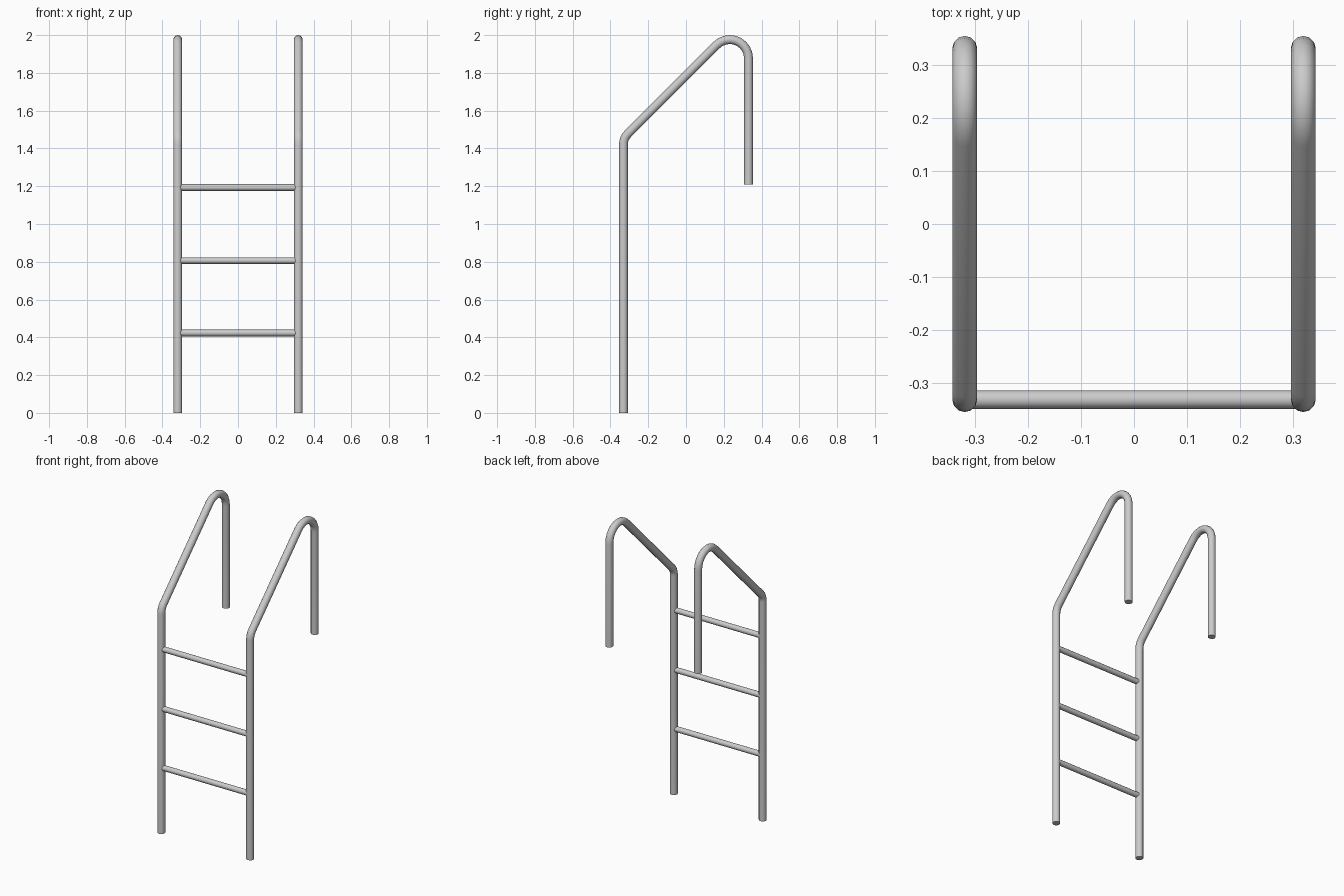
import bpy
from math import sin, cos, radians

if "Cube" in bpy.data.objects:
    bpy.data.objects.remove(bpy.data.objects["Cube"])

RAIL_X, RAIL_Y, RAIL_R = 0.319, 0.331, 0.0235
RUNG_R = 0.0175


def tube(name, points, radius):
    # Sweep a 12-sided capped tube along a path
    cu = bpy.data.curves.new(name, 'CURVE')
    cu.dimensions = '3D'
    cu.twist_mode = 'MINIMUM'
    cu.bevel_depth = radius
    cu.bevel_resolution = 4
    cu.use_fill_caps = True
    sp = cu.splines.new('POLY')
    sp.points.add(len(points) - 1)
    for p, co in zip(sp.points, points):
        p.co = (*co, 1)
    ob = bpy.data.objects.new(name, cu)
    bpy.context.collection.objects.link(ob)
    bpy.ops.object.select_all(action='DESELECT')
    ob.select_set(True)
    bpy.context.view_layer.objects.active = ob
    bpy.ops.object.convert(target='MESH')
    bpy.ops.object.shade_smooth_by_angle(angle=radians(50))
    return bpy.context.object


def arc(cy, cz, r, a0, a1, n):
    angles = [radians(a0 + (a1 - a0) * i / n) for i in range(n + 1)]
    return [(cy + r * cos(a), cz + r * sin(a)) for a in angles]


# Side profile of a handrail: post, 45 degree slope, rounded top, short drop
low_r, top_r = 0.075, 0.099
profile = [(-RAIL_Y, 0)]
profile += arc(-RAIL_Y + low_r, 1.423, low_r, 180, 135, 4)
profile += arc(RAIL_Y - top_r, 2 - RAIL_R - top_r, top_r, 135, 0, 9)
profile += [(RAIL_Y, 1.21)]

# Left and right handrails
for side, sx in (("left", -1), ("right", 1)):
    tube(side + "_handrail", [(sx * RAIL_X, y, z) for y, z in profile], RAIL_R)

# Three rungs between the front posts
for i, z in enumerate((0.423, 0.806, 1.193)):
    tube(f"rung_{i + 1}", [(-0.305, -RAIL_Y, z), (0.305, -RAIL_Y, z)], RUNG_R)
